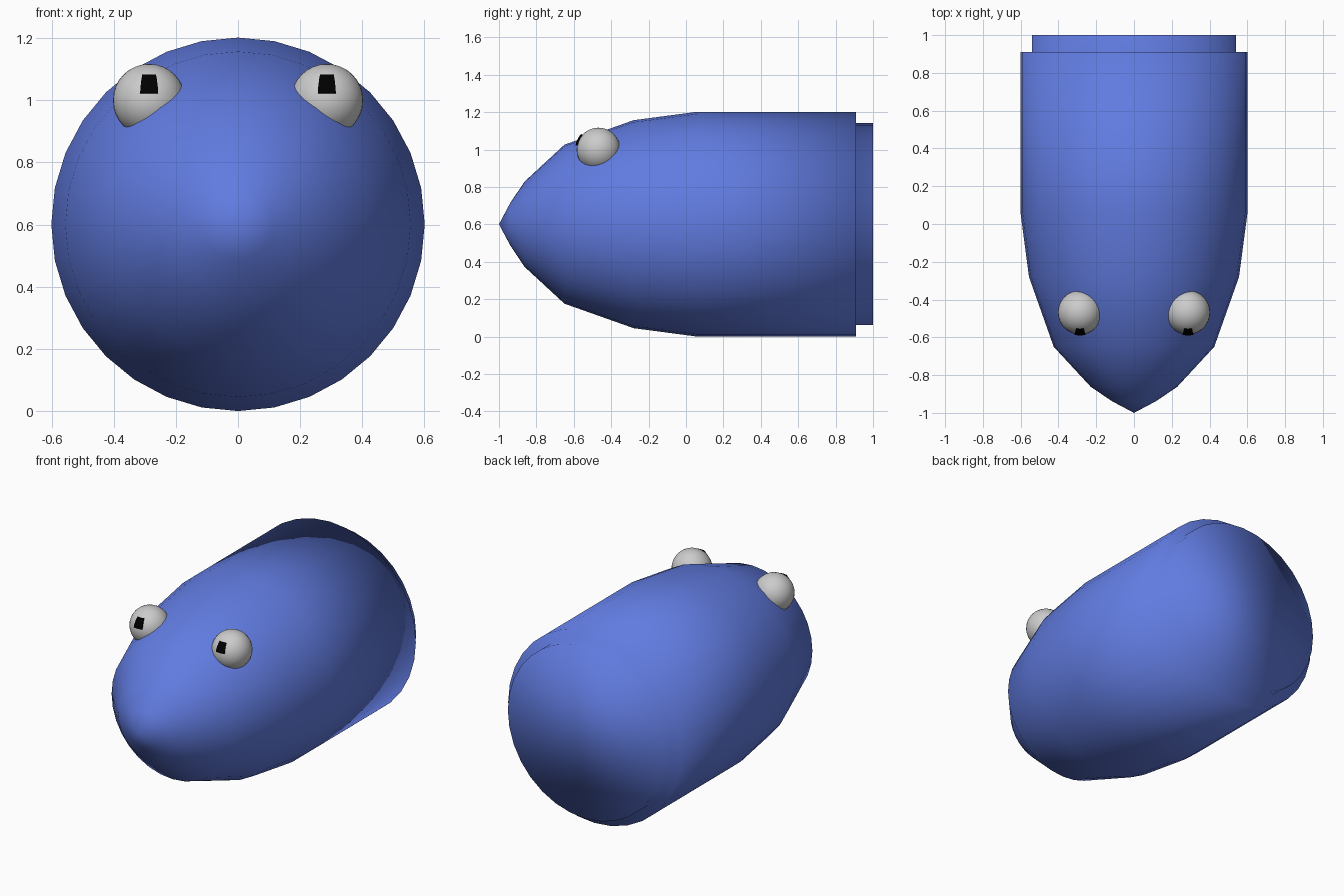
import bpy, bmesh
from math import sin, cos, pi, radians
from mathutils import Vector

if "Cube" in bpy.data.objects:
    bpy.data.objects.remove(bpy.data.objects["Cube"])

R = 0.601          # body radius, also the height of its axis


def material(name, color):
    mat = bpy.data.materials.new(name)
    mat.diffuse_color = color
    mat.use_nodes = True
    mat.node_tree.nodes["Principled BSDF"].inputs["Base Color"].default_value = mat.diffuse_color
    return mat


def add_object(name, bm, mat=None, smooth=True):
    bmesh.ops.recalc_face_normals(bm, faces=bm.faces)
    for f in bm.faces:
        f.smooth = smooth
    mesh = bpy.data.meshes.new(name)
    bm.to_mesh(mesh)
    bm.free()
    obj = bpy.data.objects.new(name, mesh)
    bpy.context.collection.objects.link(obj)
    if mat:
        mesh.materials.append(mat)
    return obj


def lathe_y(bm, profile, segments):
    """Rings of (y, radius) around the y axis, pointed nose, capped back."""
    rings = []
    for y, r in profile:
        rings.append([bm.verts.new((r * sin(2 * pi * i / segments), y,
                                    R + r * cos(2 * pi * i / segments)))
                      for i in range(segments)])
    tip = bm.verts.new((0, -1, R))
    for i in range(segments):
        j = (i + 1) % segments
        bm.faces.new((tip, rings[0][i], rings[0][j]))
        for a, b in zip(rings, rings[1:]):
            bm.faces.new((a[i], b[i], b[j], a[j]))
    bm.faces.new(rings[-1])


blue = material("blue", (0.12, 0.2, 0.75, 1))
black = material("black", (0.0, 0.0, 0.0, 1))

# Body: pointed bullet shape with a stepped-in back plug
bm = bmesh.new()
lathe_y(bm, [(-0.94, 0.113), (-0.863, 0.228), (-0.65, 0.425), (-0.28, 0.556),
             (0.06, R), (0.91, R), (0.91, 0.54), (1.0, 0.54)], 32)
add_object("body", bm, blue)

for side, label in ((-1, "left"), (1, "right")):
    center = Vector((side * 0.286, -0.468, 1.0))

    # Eyeball
    bm = bmesh.new()
    bmesh.ops.create_uvsphere(bm, u_segments=32, v_segments=16, radius=0.117)
    bmesh.ops.translate(bm, vec=center, verts=bm.verts)
    add_object(label + "_eye", bm)

    # Pupil: small raised patch that follows the eyeball
    bm = bmesh.new()
    grid = []
    for k in range(4):
        lat = radians(10.6 + 31 * k / 3)
        grid.append([bm.verts.new(center + 0.125 * Vector(
            (sin(lon) * cos(lat), -cos(lon) * cos(lat), sin(lat))))
            for lon in (radians(-13.7), 0, radians(13.7))])
    for a, b in zip(grid, grid[1:]):
        for i in range(2):
            bm.faces.new((a[i], a[i + 1], b[i + 1], b[i]))
    ext = bmesh.ops.extrude_face_region(bm, geom=bm.faces[:], use_keep_orig=True)
    for v in ext["geom"]:
        if isinstance(v, bmesh.types.BMVert):
            v.co = center + (v.co - center) * 0.9
    add_object(label + "_pupil", bm, black, smooth=False)
